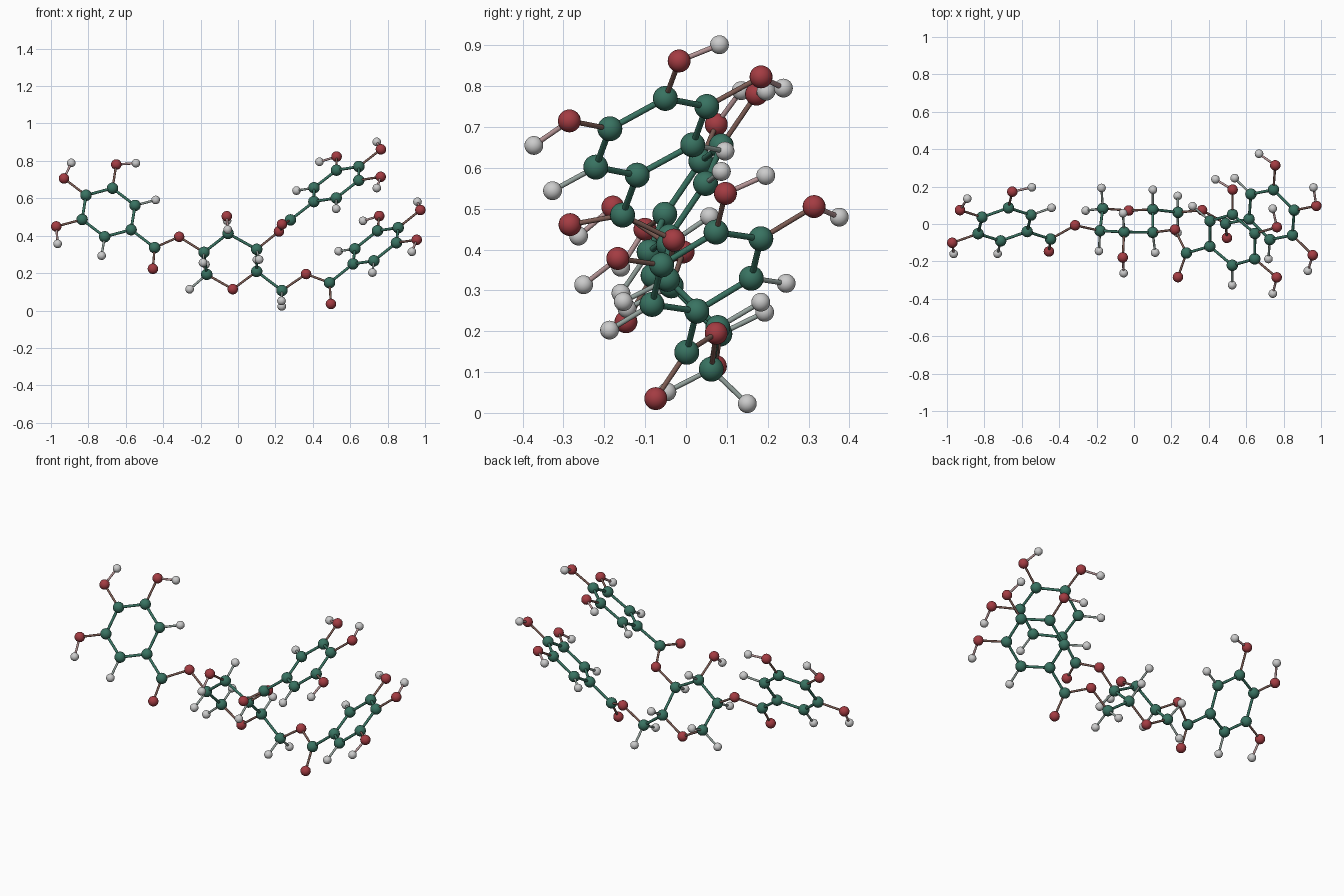
import bpy, bmesh
from math import cos, sin, pi
from mathutils import Vector as V

if "Cube" in bpy.data.objects:
    bpy.data.objects.remove(bpy.data.objects["Cube"])

RADIUS = {"carbon": 0.0305, "oxygen": 0.028, "hydrogen": 0.023}
COLOR = {"carbon": (0.04, 0.17, 0.12), "oxygen": (0.37, 0.045, 0.055),
         "hydrogen": (0.55, 0.55, 0.55)}
CH, CO, CC, RING = 0.122, 0.153, 0.163, 0.1565
DROP = V((0, 0, -0.004))

atoms = []   # (element, position)
bonds = []   # (index, index)


def atom(element, pos, *linked):
    atoms.append((element, V(pos)))
    i = len(atoms) - 1
    bonds.extend((i, j) for j in linked)
    return i


def add_hydrogens(i):
    """Fill a tetrahedral carbon with the one or two hydrogens it lacks."""
    p = atoms[i][1]
    d = [(atoms[a if b == i else b][1] - p).normalized()
         for a, b in bonds if i in (a, b)]
    back = -sum(d, V()).normalized()
    if len(d) == 3:
        atom("hydrogen", p + back * CH, i)
    else:
        side = d[0].cross(d[1]).normalized()
        for s in (-1, 1):
            atom("hydrogen", p + (back * 0.58 + side * 0.815 * s) * CH, i)


def aromatic_ester(centre, u, v, double_o, ester_o, host):
    """Flat ring with three hydroxyls, joined to the host by an ester."""
    c, u, v = V(centre), V(u).normalized(), V(v).normalized()

    def out(k):
        return u * cos(k * pi / 3) + v * sin(k * pi / 3)

    ring = [atom("carbon", c + out(k) * RING) for k in range(6)]
    bonds.extend((ring[k], ring[(k + 1) % 6]) for k in range(6))
    for k, (hu, hv) in {0: (0.031, 0.105), 1: (-0.073, 0.081), 5: (-0.073, -0.081)}.items():
        o = atom("oxygen", c + out(k) * (RING + CO), ring[k])
        atom("hydrogen", atoms[o][1] + u * hu + v * hv, o)
    for k in (2, 4):
        atom("hydrogen", c + out(k) * (RING + CH), ring[k])
    carbonyl = atom("carbon", c + out(3) * (RING + CC), ring[3])
    atom("oxygen", double_o, carbonyl)
    atom("oxygen", ester_o, carbonyl, host)


# central six-membered ring
c1 = atom("carbon", (-0.167, 0.083, 0.197))
c2 = atom("carbon", (-0.182, -0.036, 0.315), c1)
c3 = atom("carbon", (-0.053, -0.043, 0.416), c2)
c4 = atom("carbon", (0.10, -0.045, 0.331), c3)
c5 = atom("carbon", (0.10, 0.078, 0.213), c4)
ring_o = atom("oxygen", (-0.028, 0.072, 0.118), c5, c1)
arm = atom("carbon", (0.235, 0.062, 0.111), c5)
hydroxyl = atom("oxygen", (-0.06, -0.179, 0.508), c3)
atom("hydrogen", (-0.055, -0.263, 0.437), hydroxyl)

# three aromatic esters: left, lower right, upper right
aromatic_ester((-0.692, -0.002, 0.528), (-0.241, 0.077, 0.184), (0.161, 0.137, 0.166),
               (-0.455, -0.147, 0.227), (-0.315, -0.007, 0.398), c2)
aromatic_ester((0.736, 0.050, 0.350), (0.241, 0.047, 0.193), (-0.101, 0.242, 0.064),
               (0.497, -0.074, 0.039), (0.364, 0.074, 0.199), arm)
aromatic_ester((0.526, -0.085, 0.680), (0.241, 0.069, 0.188), (-0.118, 0.235, 0.054),
               (0.235, -0.284, 0.465), (0.219, -0.03, 0.427), c4)

for i in (c1, c2, c3, c4, c5, arm):
    add_hydrogens(i)


def finish(name, bm, color):
    bmesh.ops.translate(bm, verts=bm.verts[:], vec=DROP)
    mesh = bpy.data.meshes.new(name)
    bm.to_mesh(mesh)
    bm.free()
    mesh.polygons.foreach_set("use_smooth", [True] * len(mesh.polygons))
    mat = bpy.data.materials.new(name)
    mat.diffuse_color = (*color, 1)
    mat.use_nodes = True
    mat.node_tree.nodes["Principled BSDF"].inputs["Base Color"].default_value = mat.diffuse_color
    mesh.materials.append(mat)
    bpy.context.collection.objects.link(bpy.data.objects.new(name, mesh))


# atoms, one object per element
for element, r in RADIUS.items():
    bm = bmesh.new()
    for e, p in atoms:
        if e == element:
            new = bmesh.ops.create_uvsphere(bm, u_segments=24, v_segments=16, radius=r)
            bmesh.ops.translate(bm, verts=new["verts"], vec=p)
    finish(element + "_atoms", bm, COLOR[element])

# bonds, one object per pair of elements, coloured between the two
groups = {}
for i, j in bonds:
    groups.setdefault(tuple(sorted((atoms[i][0], atoms[j][0]))), []).append((i, j))
for (ea, eb), pairs in groups.items():
    r = 0.0075 if ea == eb else 0.0062
    bm = bmesh.new()
    for i, j in pairs:
        a, b = atoms[i][1], atoms[j][1]
        m = (b - a).to_track_quat("Z", "Y").to_matrix().to_4x4()
        m.translation = (a + b) / 2
        bmesh.ops.create_cone(bm, cap_ends=False, segments=16, radius1=r,
                              radius2=r, depth=(b - a).length, matrix=m)
    finish(f"{ea}_{eb}_bonds", bm, [(x + y) / 2 for x, y in zip(COLOR[ea], COLOR[eb])])
